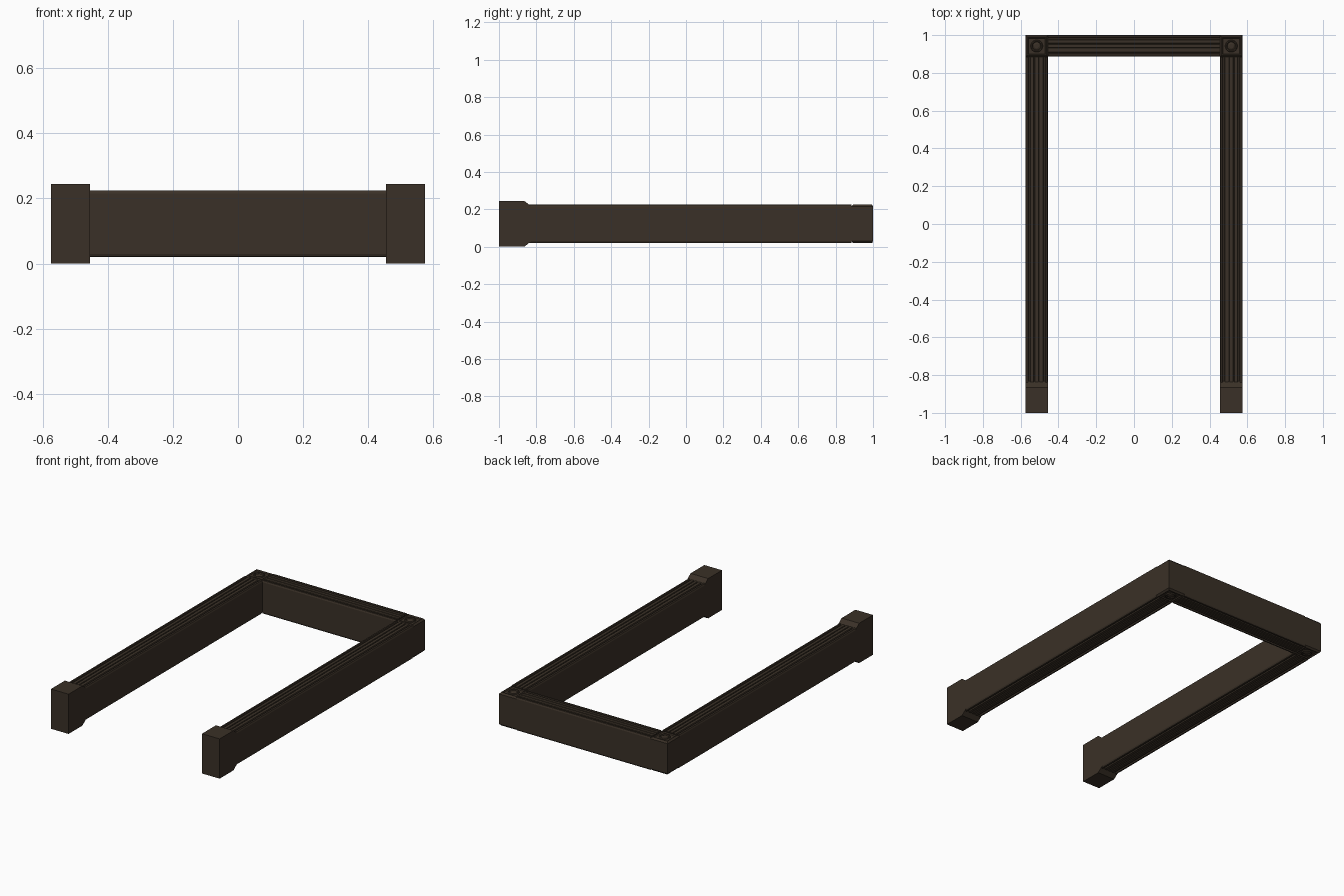
import bpy, bmesh, math
from mathutils import Vector

if "Cube" in bpy.data.objects:
    bpy.data.objects.remove(bpy.data.objects["Cube"])

wood = bpy.data.materials.new("dark brown wood")
wood.diffuse_color = (0.042, 0.030, 0.020, 1)
wood.use_nodes = True
wood.node_tree.nodes["Principled BSDF"].inputs["Base Color"].default_value = wood.diffuse_color
MID = 0.1225   # middle of the frame thickness
HALF = 0.1025  # half thickness of the boards


def finish(bm, name):
    bmesh.ops.recalc_face_normals(bm, faces=bm.faces)
    me = bpy.data.meshes.new(name)
    bm.to_mesh(me)
    bm.free()
    me.materials.append(wood)
    ob = bpy.data.objects.new(name, me)
    bpy.context.collection.objects.link(ob)
    return ob


def extrude(name, pts, vec):
    bm = bmesh.new()
    face = bm.faces.new([bm.verts.new(p) for p in pts])
    ext = bmesh.ops.extrude_face_region(bm, geom=[face], use_keep_orig=True)
    verts = [g for g in ext["geom"] if isinstance(g, bmesh.types.BMVert)]
    bmesh.ops.translate(bm, verts=verts, vec=Vector(vec))
    return finish(bm, name)


def fluted_profile(half_width):
    # stepped edge bead, then three flutes across the face
    s = half_width / 0.06
    top = [(-0.06, HALF - 0.010), (-0.056, HALF - 0.001), (-0.052, HALF), (-0.046, HALF),
           (-0.044, HALF - 0.008)]
    for c in (-0.025, 0, 0.025):
        top += [(c - 0.0115, HALF - 0.008), (c - 0.009, HALF - 0.001),
                (c + 0.009, HALF - 0.001), (c + 0.0115, HALF - 0.008)]
    top += [(-u, h) for u, h in top[4::-1]]
    top = [(u * s, h) for u, h in top]
    return top + [(u, -h) for u, h in reversed(top)]


def corner_block(name, cx):
    # block with bevelled rims, a recessed panel and a turned rosette on both faces
    cy, hw, hy = 0.942, 0.06, 0.058
    bm = bmesh.new()

    def square(inset, z):
        return [bm.verts.new((cx + sx * (hw - inset), cy + sy * (hy - inset), MID + z))
                for sx, sy in ((-1, -1), (1, -1), (1, 1), (-1, 1))]

    def bridge(a, b):
        n = len(a)
        for i in range(n):
            bm.faces.new((a[i], a[(i + 1) % n], b[(i + 1) % n], b[i]))

    outline = [(0.017, HALF - 0.006), (0.013, HALF), (0.009, HALF), (0, HALF - 0.010)]
    rings = [square(i, z) for i, z in outline]
    rings += [square(i, -z) for i, z in reversed(outline)]
    for a, b in zip(rings, rings[1:]):
        bridge(a, b)
    bm.faces.new(rings[0])
    bm.faces.new(rings[-1])
    for side in (1, -1):
        prof = [(0.033, -0.007), (0.030, 0), (0.025, 0), (0.021, -0.005), (0.012, -0.001)]
        discs = [[bm.verts.new((cx + r * math.cos(k * math.tau / 24),
                                cy + r * math.sin(k * math.tau / 24),
                                MID + side * (HALF + z))) for k in range(24)]
                 for r, z in prof]
        for a, b in zip(discs, discs[1:]):
            bridge(a, b)
        bm.faces.new(discs[-1])
        bm.faces.new(discs[0])
    finish(bm, name)


for side, label in ((-1, "left"), (1, "right")):
    cx = side * 0.515
    # fluted upright
    extrude(label + "_upright", [(cx + u, -0.84, MID + h) for u, h in fluted_profile(0.0595)],
            (0, 1.724, 0))
    # plinth with sloped shoulders
    plinth = [(-1, 0), (-0.865, 0), (-0.83, 0.027), (-0.83, 0.218), (-0.865, 0.245), (-1, 0.245)]
    extrude(label + "_plinth", [(cx - 0.06, y, z) for y, z in plinth], (0.12, 0, 0))
    corner_block(label + "_corner_block", cx)

# fluted head piece
extrude("head_piece", [(-0.456, 0.943 + u, MID + h) for u, h in fluted_profile(0.0565)],
        (0.912, 0, 0))
